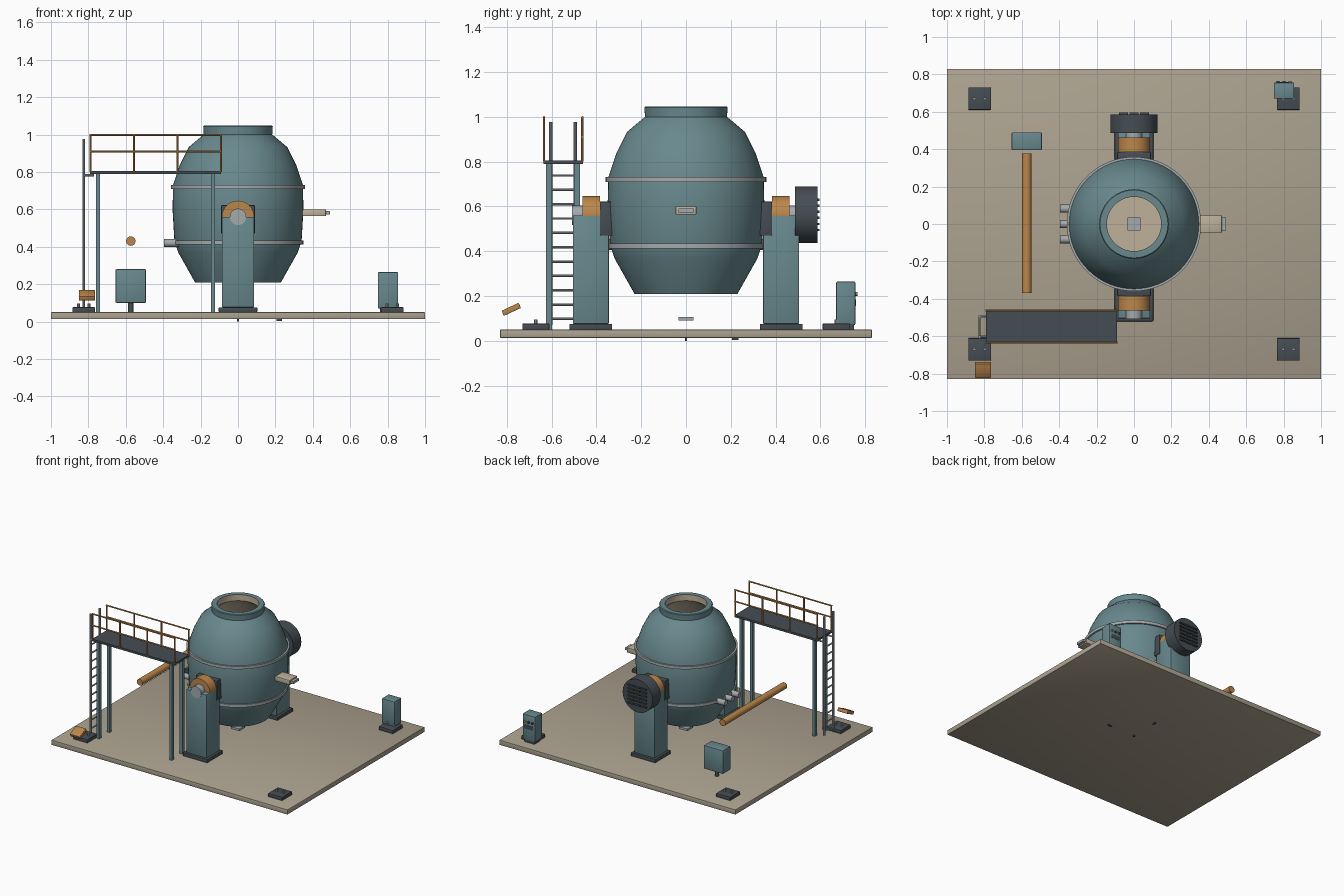
import bpy, bmesh, math
from mathutils import Matrix, Vector

if "Cube" in bpy.data.objects:
    bpy.data.objects.remove(bpy.data.objects["Cube"])


def mat(name, rgb):
    m = bpy.data.materials.new(name)
    m.diffuse_color = (*rgb, 1)
    m.use_nodes = True
    m.node_tree.nodes["Principled BSDF"].inputs["Base Color"].default_value = m.diffuse_color
    return m


TEAL = mat("teal_paint", (0.14, 0.25, 0.27))
DARK = mat("dark_steel", (0.06, 0.075, 0.087))
ORANGE = mat("safety_orange", (0.50, 0.24, 0.07))
GREY = mat("light_steel", (0.37, 0.40, 0.42))
FLOOR = mat("concrete_floor", (0.41, 0.36, 0.275))
LINING = mat("refractory_lining", (0.52, 0.44, 0.33))


def finish(bm, name, mats, smooth=False):
    me = bpy.data.meshes.new(name)
    bm.to_mesh(me)
    bm.free()
    for m in mats:
        me.materials.append(m)
    ob = bpy.data.objects.new(name, me)
    bpy.context.collection.objects.link(ob)
    if smooth:
        bpy.ops.object.select_all(action='DESELECT')
        bpy.context.view_layer.objects.active = ob
        ob.select_set(True)
        bpy.ops.object.shade_smooth_by_angle(angle=math.radians(35))
    return ob


def box(name, x0, x1, y0, y1, z0, z1, m, bevel=0.0, tilt=0.0):
    bm = bmesh.new()
    bmesh.ops.create_cube(bm, size=1)
    bmesh.ops.scale(bm, vec=(x1 - x0, y1 - y0, z1 - z0), verts=bm.verts)
    if bevel:
        bmesh.ops.bevel(bm, geom=bm.edges[:], offset=bevel, segments=2, profile=0.5, affect='EDGES')
    ob = finish(bm, name, [m], smooth=bevel > 0)
    ob.location = ((x0 + x1) / 2, (y0 + y1) / 2, (z0 + z1) / 2)
    ob.rotation_euler.x = tilt
    return ob


def rod(name, a, b, r, m, seg=16):
    a, b = Vector(a), Vector(b)
    bm = bmesh.new()
    bmesh.ops.create_cone(bm, cap_ends=True, segments=seg, radius1=r, radius2=r, depth=(b - a).length)
    ob = finish(bm, name, [m], smooth=True)
    ob.location = (a + b) / 2
    ob.rotation_euler = (b - a).to_track_quat('Z', 'Y').to_euler()
    return ob


def lathe(name, prof, mats, rule=None, seg=64, closed=False):
    """Spin an (r, z) profile about z; rule picks material from the segment index."""
    bm = bmesh.new()
    rings = []
    for r, z in prof:
        if r < 1e-6:
            rings.append([bm.verts.new((0, 0, z))] * seg)
        else:
            rings.append([bm.verts.new((r * math.cos(math.tau * i / seg), r * math.sin(math.tau * i / seg), z))
                          for i in range(seg)])
    n = len(rings)
    for k in range(n if closed else n - 1):
        p, q = rings[k], rings[(k + 1) % n]
        for i in range(seg):
            j = (i + 1) % seg
            f = bm.faces.new(list(dict.fromkeys((p[i], p[j], q[j], q[i]))))
            f.material_index = rule(k) if rule else 0
    bmesh.ops.recalc_face_normals(bm, faces=bm.faces[:])
    return finish(bm, name, mats, smooth=True)


# Floor slab and small locating pins underneath
box("floor_slab", -1, 1, -0.83, 0.83, 0.013, 0.05, FLOOR, 0.003)
box("centre_pin", -0.005, 0.005, -0.005, 0.005, 0, 0.013, DARK)
box("side_pin", 0.205, 0.235, -0.005, 0.005, 0.004, 0.013, DARK)
box("rear_pin", -0.005, 0.005, 0.205, 0.235, 0.004, 0.013, DARK)

# Vessel: outer shell going up, rim, then lining going down
outer = [(0, 0.21), (0.23, 0.21), (0.32, 0.37), (0.34, 0.43), (0.35, 0.60), (0.347, 0.73),
         (0.31, 0.84), (0.263, 0.933), (0.183, 1.0), (0.186, 1.042), (0.181, 1.047)]
inner = [(0.145, 1.047), (0.145, 1.0), (0.22, 0.93), (0.305, 0.73), (0.305, 0.43), (0.2, 0.25), (0, 0.25)]
lathe("vessel", outer + inner, [TEAL, LINING], lambda k: int(k >= len(outer)))
for nm, r, z in (("upper_band", 0.359, 0.72), ("lower_band", 0.349, 0.423)):
    lathe(nm, [(r - 0.03, z - 0.011), (r, z - 0.011), (r, z + 0.011), (r - 0.03, z + 0.011)], [GREY], closed=True)
box("vessel_floor_plug", -0.034, 0.034, -0.034, 0.034, 0.245, 0.265, GREY)
box("bottom_plug_plate", -0.034, 0.034, -0.034, 0.034, 0.09, 0.107, GREY)

# Pouring spout and gas inlets
box("spout", 0.32, 0.47, -0.046, 0.046, 0.563, 0.60, LINING, 0.003)
box("spout_tip", 0.465, 0.492, -0.034, 0.034, 0.573, 0.591, GREY)
for i in (-1, 0, 1):
    rod("gas_inlet", (-0.396, i * 0.082, 0.42), (-0.31, i * 0.082, 0.42), 0.021, GREY)

# Trunnion supports, front and rear
for s, side in ((-1, "front"), (1, "rear")):
    def span(a, b):
        return sorted((s * a, s * b))
    box(side + "_pedestal_plate", -0.103, 0.103, *span(0.33, 0.52), 0.05, 0.076, DARK, 0.003)
    box(side + "_pedestal", -0.086, 0.086, *span(0.344, 0.505), 0.076, 0.56, TEAL, 0.004)
    box(side + "_trunnion_block", -0.09, 0.09, *span(0.325, 0.385), 0.47, 0.622, DARK, 0.004)
    rod(side + "_bearing", (0, s * 0.385, 0.56), (0, s * 0.462, 0.56), 0.086, ORANGE, 40)
    rod(side + "_trunnion_shaft", (0, s * 0.33, 0.56), (0, s * 0.508, 0.56), 0.044, GREY, 28)

# Drive motor with vent slats
rod("drive_motor", (0, 0.487, 0.5625), (0, 0.586, 0.5625), 0.126, DARK, 48)
for i in range(6):
    z = 0.495 + i * 0.027
    for x in (-0.055, 0, 0.055):
        box("vent_slat", x - 0.024, x + 0.024, 0.58, 0.597, z - 0.005, z + 0.005, DARK)

# Lance and hanging cabinet
rod("lance", (-0.573, -0.37, 0.43), (-0.573, 0.376, 0.43), 0.025, ORANGE, 28)
box("cabinet", -0.655, -0.492, 0.395, 0.49, 0.10, 0.28, TEAL, 0.006)
rod("cabinet_post", (-0.573, 0.443, 0.05), (-0.573, 0.443, 0.105), 0.014, DARK)

# Anchor pads with bolts
for sx in (-1, 1):
    for sy in (-1, 1):
        x, y = sx * 0.825, sy * 0.67
        box("anchor_pad", x - 0.06, x + 0.06, y - 0.06, y + 0.06, 0.05, 0.077, DARK, 0.003)
        for d in (-0.028, 0.028):
            rod("anchor_bolt", (x + d, y, 0.07), (x + d, y, 0.096), 0.008, GREY, 8)

# Control console with screen and knobs
box("console_foot", 0.76, 0.845, 0.68, 0.75, 0.05, 0.076, DARK)
box("console", 0.748, 0.856, 0.67, 0.756, 0.07, 0.264, TEAL, 0.005)
box("console_screen", 0.765, 0.84, 0.75, 0.758, 0.155, 0.185, DARK)
for x, m in ((0.77, DARK), (0.802, DARK), (0.834, ORANGE)):
    rod("console_knob", (x, 0.75, 0.21), (x, 0.765, 0.21), 0.009, m, 12)

# Work platform: deck, legs, handrails
box("platform_deck", -0.79, -0.09, -0.637, -0.46, 0.79, 0.806, DARK)
for x in (-0.749, -0.133):
    for y in (-0.612, -0.487):
        box("platform_leg", x - 0.011, x + 0.011, y - 0.013, y + 0.013, 0.05, 0.79, TEAL)
for y in (-0.634, -0.463):
    for i in range(4):
        x = -0.788 + i * 0.232
        rod("rail_post", (x, y, 0.80), (x, y, 1.0), 0.0055, ORANGE, 8)
    for z in (0.91, 0.998):
        rod("hand_rail", (-0.793, y, z), (-0.087, y, z), 0.0055, ORANGE, 8)

# Access ladder
for y in (-0.603, -0.495):
    rod("ladder_rail", (-0.825, y, 0.07), (-0.825, y, 0.977), 0.008, GREY, 10)
    rod("ladder_bracket", (-0.825, y, 0.782), (-0.77, y, 0.782), 0.006, GREY, 8)
for i in range(11):
    z = 0.098 + i * 0.064
    rod("ladder_rung", (-0.825, -0.603, z), (-0.825, -0.495, z), 0.0055, GREY, 8)

# Tilted sign plate at the ladder foot
box("tilted_plate", -0.85, -0.764, -0.822, -0.738, 0.128, 0.153, ORANGE, 0.003, math.radians(25))
